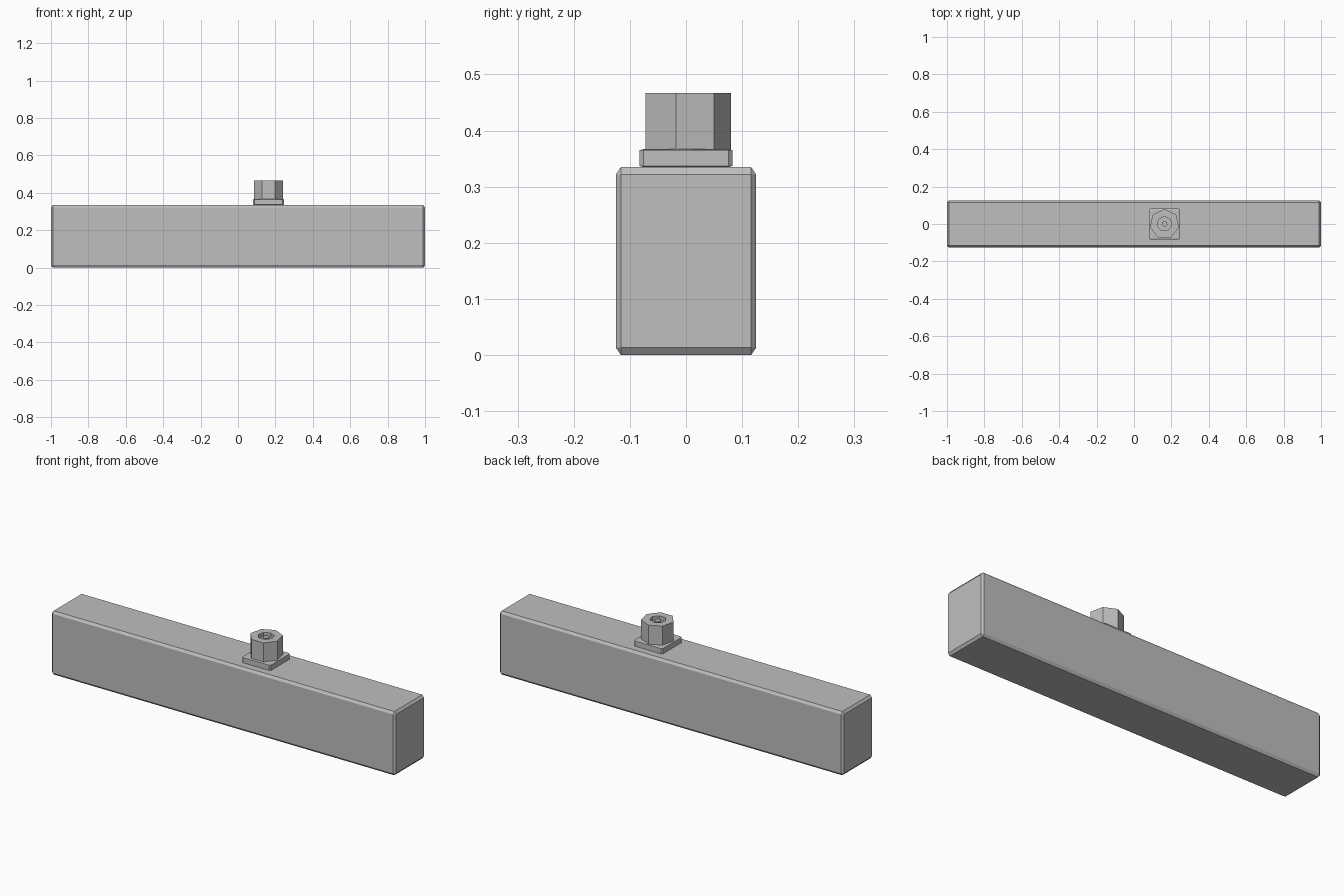
import bpy
import bmesh
from math import cos, sin, pi
from mathutils import Vector

cube = bpy.data.objects.get("Cube")
if cube:
    bpy.data.objects.remove(cube, do_unlink=True)

grey = bpy.data.materials.new("plain grey")
grey.use_nodes = True
colour = (0.52, 0.52, 0.52, 1)
grey.diffuse_color = colour
grey.node_tree.nodes["Principled BSDF"].inputs["Base Color"].default_value = colour


def finish(name, bm):
    bmesh.ops.recalc_face_normals(bm, faces=bm.faces)
    mesh = bpy.data.meshes.new(name)
    bm.to_mesh(mesh)
    bm.free()
    mesh.materials.append(grey)
    obj = bpy.data.objects.new(name, mesh)
    bpy.context.collection.objects.link(obj)
    return obj


def chamfered_box(name, centre, size, chamfer):
    """Box whose chamfer has its own width along each axis."""
    bm = bmesh.new()
    half = [s / 2 for s in size]
    points = []
    for sx in (-1, 1):
        for sy in (-1, 1):
            for sz in (-1, 1):
                for axis in range(3):
                    p = [s * (h - c) for s, h, c in zip((sx, sy, sz), half, chamfer)]
                    p[axis] = (sx, sy, sz)[axis] * half[axis]
                    points.append(bm.verts.new(Vector(p) + Vector(centre)))
    hull = bmesh.ops.convex_hull(bm, input=points)
    bmesh.ops.dissolve_limit(bm, angle_limit=0.01, verts=bm.verts, edges=bm.edges)
    return finish(name, bm)


def turned(name, centre, profile, sides):
    """Faceted solid turned from (radius, height) points, one corner towards +y."""
    bm = bmesh.new()
    rings = []
    for r, z in profile:
        rings.append([bm.verts.new((centre[0] + r * sin(2 * pi * i / sides),
                                    centre[1] + r * cos(2 * pi * i / sides), z))
                      for i in range(sides)])
    for a, b in zip(rings, rings[1:]):
        for i in range(sides):
            j = (i + 1) % sides
            bm.faces.new((a[i], a[j], b[j], b[i]))
    bm.faces.new(rings[0])
    bm.faces.new(rings[-1])
    return finish(name, bm)


# Long bar
chamfered_box("bar", (0, 0, 0.1675), (2, 0.25, 0.335), (0.01, 0.009, 0.013))

# Square washer plate on the bar
chamfered_box("washer_plate", (0.163, 0, 0.351), (0.166, 0.166, 0.032), (0.007, 0.007, 0.002))

# Seven-sided bolt head with a socket and a centre pin
turned("bolt_head", (0.163, 0),
       [(0.08, 0.36), (0.08, 0.467), (0.04, 0.467), (0.04, 0.447),
        (0.016, 0.447), (0.016, 0.462)], 7)
